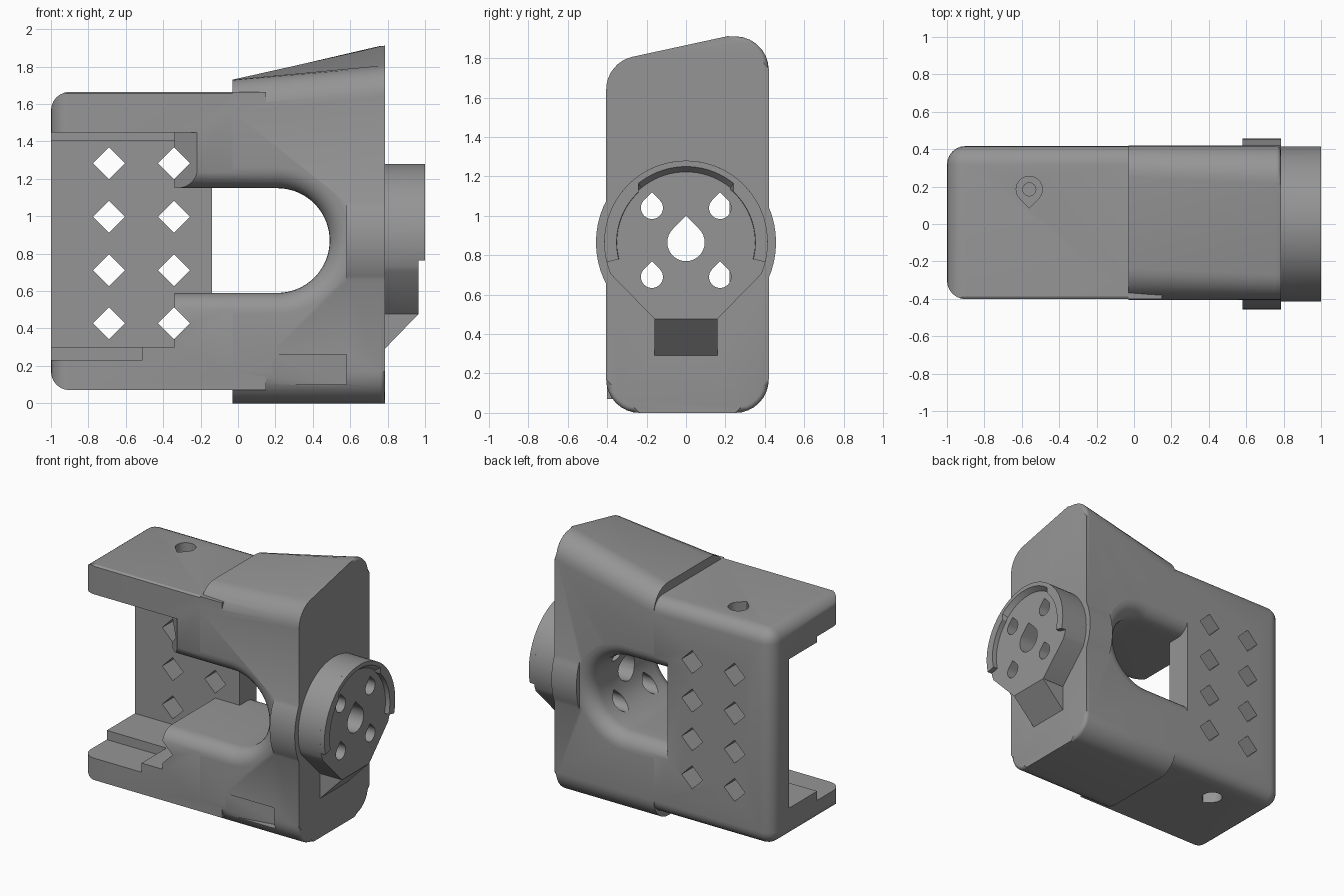
import bpy, bmesh, math
from mathutils import Vector

if "Cube" in bpy.data.objects:
    bpy.data.objects.remove(bpy.data.objects["Cube"])

grey = bpy.data.materials.new("grey_plastic")
grey.diffuse_color = (0.3, 0.3, 0.3, 1)
grey.use_nodes = True
grey.node_tree.nodes["Principled BSDF"].inputs["Base Color"].default_value = grey.diffuse_color
FRONT, BACK, CZ = -0.405, 0.42, 0.865


def finish(name, bm):
    bmesh.ops.recalc_face_normals(bm, faces=bm.faces)
    me = bpy.data.meshes.new(name)
    bm.to_mesh(me)
    bm.free()
    me.materials.append(grey)
    ob = bpy.data.objects.new(name, me)
    bpy.context.collection.objects.link(ob)
    return ob


def loft(name, rings, end_bevel=0):
    """Skin matching rings of points and cap both ends."""
    bm = bmesh.new()
    vs = [[bm.verts.new(p) for p in r] for r in rings]
    n = len(rings[0])
    for a, b in zip(vs, vs[1:]):
        for i in range(n):
            j = (i + 1) % n
            bm.faces.new((a[i], a[j], b[j], b[i]))
    bm.faces.new(vs[0])
    cap = bm.faces.new(vs[-1])
    if end_bevel:
        bmesh.ops.bevel(bm, geom=list(cap.edges), offset=end_bevel, segments=4,
                        profile=0.5, affect='EDGES', clamp_overlap=True)
    return finish(name, bm)


def prism(name, pts, axis, lo, hi, end_bevel=0):
    place = {'x': lambda p, d: (d, p[0], p[1]),
             'y': lambda p, d: (p[0], d, p[1]),
             'z': lambda p, d: (p[0], p[1], d)}[axis]
    return loft(name, [[place(p, d) for p in pts] for d in (lo, hi)], end_bevel)


def box(name, x0, x1, y0, y1, z0, z1):
    return prism(name, [(x0, y0), (x1, y0), (x1, y1), (x0, y1)], 'z', z0, z1)


def arc(cx, cy, r, a0, a1, n):
    return [(cx + r * math.cos(math.radians(a0 + (a1 - a0) * i / n)),
             cy + r * math.sin(math.radians(a0 + (a1 - a0) * i / n))) for i in range(n + 1)]


def teardrop(cx, cy, r, sign=1):
    pts = arc(cx, cy, r, 135, 405, 24) + [(cx, cy + r * 1.414)]
    return [(x, cy + sign * (y - cy)) for x, y in pts]


def rounded(corners, r, n=8):
    """Fillet every corner of a convex outline."""
    out = []
    for i, c in enumerate(corners):
        c = Vector(c)
        a = (Vector(corners[i - 1]) - c).normalized()
        b = (Vector(corners[(i + 1) % len(corners)]) - c).normalized()
        half = a.angle(b) / 2
        mid = c + (a + b).normalized() * r / math.sin(half)
        p, q = c + a * r / math.tan(half) - mid, c + b * r / math.tan(half) - mid
        for k in range(n + 1):
            t = k / n
            s = math.pi - 2 * half
            out.append(mid + (p * math.sin((1 - t) * s) + q * math.sin(t * s)) / math.sin(s))
    return out


def boolean(ob, other, op='DIFFERENCE'):
    m = ob.modifiers.new(op.lower(), 'BOOLEAN')
    m.operation, m.object, m.solver = op, other, 'EXACT'
    bpy.context.view_layer.objects.active = ob
    bpy.ops.object.modifier_apply(modifier=m.name)
    bpy.data.objects.remove(other)


# Head block: tall rounded section rising to a slanted top at the right end
sections = []
for x, zf, zb in ((-0.03, 1.73, 1.73), (0.785, 1.778, 1.957)):
    outline = rounded([(FRONT, 0), (BACK, 0), (BACK, zb), (FRONT, zf)], 0.17)
    sections.append([(x, y, z) for y, z in outline])
bracket = loft("bracket", sections, 0.025)

# Sleeve: box on the left, rounded on its outer end and back edges
bm = bmesh.new()
bmesh.ops.create_cube(bm, size=1)
for v in bm.verts:
    v.co = (-1 if v.co.x < 0 else 0.15, FRONT + 0.003 if v.co.y < 0 else BACK - 0.003,
            0.07 if v.co.z < 0 else 1.665)
soft = [e for e in bm.edges if all(v.co.x < -0.9 for v in e.verts)
        or (all(v.co.y > 0 for v in e.verts) and e.verts[0].co.z == e.verts[1].co.z)]
bmesh.ops.bevel(bm, geom=soft, offset=0.1, segments=6, profile=0.5, affect='EDGES')
sleeve = finish("sleeve", bm)
boolean(sleeve, prism("edge_cut", [(-0.5, 1.59), (-0.5, 1.8), (-0.34, 1.8), (-0.365, 1.68)],
                      'x', -1.2, -0.03))
boolean(bracket, sleeve, 'UNION')

# Pocket open to the front and left, with stepped floor and ceiling
boolean(bracket, box("pocket", -1.2, -0.34, -0.7, 0.22, 0.30, 1.405))
boolean(bracket, box("ceiling_step", -1.2, -0.34, -0.7, -0.11, 1.3, 1.448))
boolean(bracket, box("floor_step", -1.2, -0.51, -0.7, -0.11, 0.232, 0.4))
boolean(bracket, prism("arm_chamfer", [(-0.36, -0.26), (-0.36, -0.6), (-0.02, -0.6)],
                       'z', 1.0, 1.448))


# Rounded window with softened rims on front and back
def window(name, left, y_in, y_face, r0=0.28, fillet=0.11):
    way = 1 if y_face > y_in else -1
    steps = [(y_in, r0)]
    for k in range(8):
        a = math.pi / 2 * k / 7
        steps.append((y_face - way * fillet * (1 - math.sin(a)), r0 + fillet * (1 - math.cos(a))))
    steps.append((y_face + way * 0.2, r0 + fillet))
    rings = []
    for y, r in steps:
        pts = arc(0.21, 0.87, r, -90, 90, 32) + [(left, 0.87 + r), (left, 0.87 - r)]
        rings.append([(x, y, z) for x, z in pts])
    return loft(name, rings)


boolean(bracket, window("window_front", -0.42, 0.22, FRONT))
boolean(bracket, window("window_back", -0.14, 0.17, BACK))

# Wedge recess low on the front face
boolean(bracket, prism("wedge_recess", [(0.15, -0.41), (0.15, -0.5), (0.58, -0.5), (0.58, -0.33)],
                       'z', 0.10, 0.26))

# Collar bulging from both sides around the mount
boolean(bracket, prism("collar", arc(0, CZ, 0.457, 0, 354, 59), 'x', 0.58, 0.785, 0.02), 'UNION')

# Mount disc with angled lower sides and a sloped foot
disc = arc(0, CZ, 0.415, -22.7, 202.7, 48) + [(-0.16, 0.477), (0.16, 0.477)]
boolean(bracket, prism("mount_disc", disc, 'x', 0.75, 0.965), 'UNION')
foot = [(0.75, 0.255), (0.965, 0.477), (0.965, 0.6), (0.75, 0.6)]
boolean(bracket, prism("mount_foot", foot, 'y', -0.159, 0.159), 'UNION')

# Raised rim around the upper part of the disc, undercut at the top
rings = []
for i in range(49):
    a = math.radians(-14 + 208 * i / 48)
    lip = 0.385 if abs(math.cos(a)) < 0.64 else 0.352
    prof = [(0.955, 0.35), (0.955, 0.415), (1.0, 0.415), (1.0, lip)]
    rings.append([(x, r * math.cos(a), CZ + r * math.sin(a)) for x, r in prof])
boolean(bracket, loft("mount_rim", rings), 'UNION')

# Teardrop holes through the mount
boolean(bracket, prism("centre_hole", teardrop(0, CZ, 0.095), 'x', 0.3, 1.1))
for y in (-0.173, 0.173):
    for z in (0.69, 1.04):
        boolean(bracket, prism("bolt_hole", teardrop(y, z, 0.056), 'x', 0.3, 1.1))

# Diamond holes in the back wall
for x in (-0.69, -0.342):
    for z in (0.428, 0.711, 0.997, 1.283):
        d = 0.086
        boolean(bracket, prism("diamond_hole", [(x - d, z), (x, z - d), (x + d, z), (x, z + d)],
                               'y', -0.6, 0.6))

# Screw holes in the top and bottom plates
boolean(bracket, prism("screw_head", teardrop(-0.56, 0.185, 0.07, -1), 'z', 1.55, 1.8))
boolean(bracket, prism("screw_bore", arc(-0.56, 0.185, 0.035, 0, 345, 23), 'z', 1.42, 1.8))
boolean(bracket, prism("screw_base", teardrop(-0.56, 0.185, 0.07, -1), 'z', -0.1, 0.16))

bpy.ops.object.select_all(action='DESELECT')
bracket.select_set(True)
bpy.context.view_layer.objects.active = bracket
bpy.ops.object.shade_smooth_by_angle(angle=math.radians(30))
